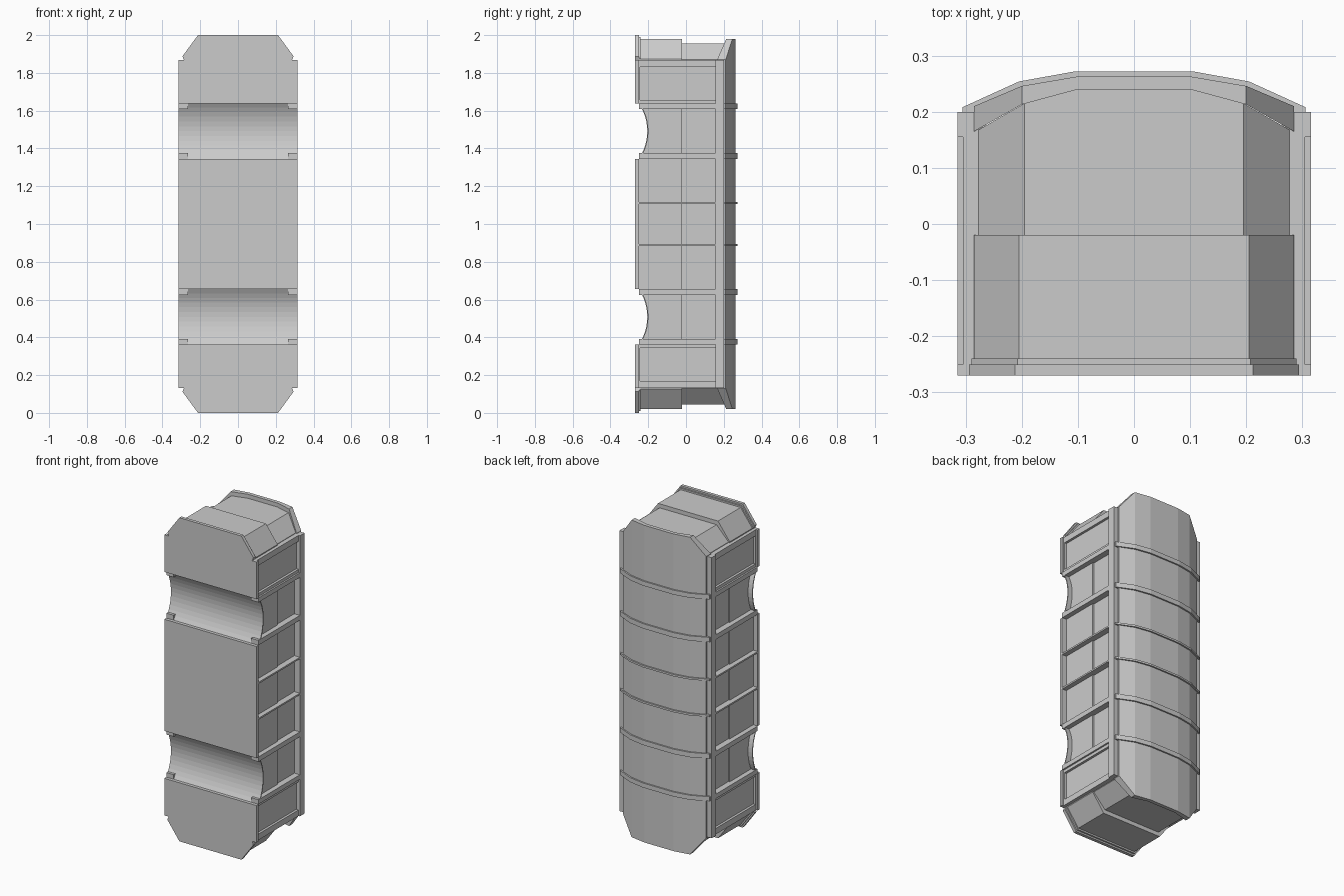
import bpy, bmesh, math

if "Cube" in bpy.data.objects:
    bpy.data.objects.remove(bpy.data.objects["Cube"], do_unlink=True)

grey = bpy.data.materials.new("plain_grey")
grey.use_nodes = True
grey.diffuse_color = (0.6, 0.6, 0.6, 1)
grey.node_tree.nodes["Principled BSDF"].inputs["Base Color"].default_value = (0.6, 0.6, 0.6, 1)

MID = 1.0  # height of the mirror plane; heights below are offsets from it


def finish(name, bm):
    bmesh.ops.recalc_face_normals(bm, faces=bm.faces)
    mesh = bpy.data.meshes.new(name)
    bm.to_mesh(mesh)
    bm.free()
    mesh.materials.append(grey)
    obj = bpy.data.objects.new(name, mesh)
    obj.location.z = MID
    bpy.context.collection.objects.link(obj)
    return obj


def prism(name, pts, axis, lo, hi):
    """Extrude a 2D outline along an axis (x: y,z  y: x,z  z: x,y)."""
    bm = bmesh.new()
    rings = []
    for d in (lo, hi):
        ring = []
        for a, b in pts:
            co = {"x": (d, a, b), "y": (a, d, b), "z": (a, b, d)}[axis]
            ring.append(bm.verts.new(co))
        bm.faces.new(ring)
        rings.append(ring)
    n = len(pts)
    for i in range(n):
        j = (i + 1) % n
        bm.faces.new((rings[0][i], rings[0][j], rings[1][j], rings[1][i]))
    return finish(name, bm)


def box(name, x, y, z):
    return prism(name, [(x[0], y[0]), (x[1], y[0]), (x[1], y[1]), (x[0], y[1])], "z", *z)


def vault(name, half):
    """Bridge columns (x, front y, back y, half height), mirrored in x."""
    cols = half + [(-x, f, b, h) for x, f, b, h in reversed(half)]
    bm = bmesh.new()
    rings = [[bm.verts.new(p) for p in ((x, f, -h), (x, b, -h), (x, b, h), (x, f, h))]
             for x, f, b, h in cols]
    for r, s in zip(rings, rings[1:]):
        for i in range(4):
            j = (i + 1) % 4
            bm.faces.new((r[i], r[j], s[j], s[i]))
    bm.faces.new(rings[0])
    bm.faces.new(rings[-1])
    return finish(name, bm)


def mirrored(half):
    return half + [(-x, v) for x, v in reversed(half)]


W = 0.315                                  # outer half width
CORE = 0.285                               # front core half width
FRONT, SKIN, STEP = -0.27, -0.25, -0.02
LOW, HIGH, END = 0.345, 0.638, 0.867       # notch limits and frame end

# Rear core and vaulted roof
vault("rear_core", [(0.277, STEP, 0.168, 0.87), (0.195, STEP, 0.215, 0.955), (0.1, STEP, 0.241, 0.955)])
vault("roof", [(CORE, 0.165, 0.21, 0.87), (0.2, 0.213, 0.246, 0.98), (0.1, 0.24, 0.263, 0.98)])

# Middle of the front
box("middle_core", (-CORE, CORE), (SKIN, STEP), (-LOW, LOW))
box("middle_front_plate", (-W, W), (FRONT, SKIN), (-LOW, LOW))

# Arc of the front notch
half_chord, depth = (HIGH - LOW) / 2, 0.045
radius = (half_chord ** 2 + depth ** 2) / (2 * depth)
sweep = math.asin(half_chord / radius)
arc = []
for i in range(13):
    a = sweep * (i / 6 - 1)
    arc.append((SKIN + depth - radius * (1 - math.cos(a)), (LOW + HIGH) / 2 + radius * math.sin(a)))

for s, end in ((1, "upper"), (-1, "lower")):
    def span(lo, hi):
        return (lo, hi) if s > 0 else (-hi, -lo)

    def flip(pts):
        return [(a, s * b) for a, b in pts]

    # Curved notch across the front
    prism(end + "_notch_core", flip(arc + [(STEP, HIGH), (STEP, LOW)]), "x", -CORE, CORE)
    prism(end + "_notch_liner", flip(arc + [(y + 0.006, z) for y, z in reversed(arc)]), "x", -W, W)

    # Chamfered end with its stepped front plate
    prism(end + "_end_core", flip(mirrored([(CORE, HIGH), (CORE, 0.873), (0.205, 0.98)])),
          "y", SKIN, STEP)
    prism(end + "_end_step", flip(mirrored([(CORE, HIGH), (CORE, 0.87), (0.29, 0.88), (0.208, 0.99)])),
          "y", SKIN, -0.24)
    prism(end + "_end_plate", flip(mirrored([(W, HIGH), (W, END), (0.286, END), (0.294, 0.888),
                                            (0.212, 1.0)])), "y", FRONT, SKIN)

    # Roof ribs
    outer = [(0.306, 0.208), (0.205, 0.254), (0.105, 0.272)]
    inner = [(x, y - 0.02) for x, y in outer]
    rib = mirrored(outer) + list(reversed(mirrored(inner)))
    for label, lo, hi in (("outer", 0.61, HIGH), ("middle", LOW, 0.375), ("inner", 0.105, 0.117)):
        prism(f"{end}_{label}_roof_rib", rib, "z", *span(lo, hi))

    for m, side in ((1, "left"), (-1, "right")):
        def side_box(part, x, y, z):
            xs = (0.265, x) if m > 0 else (-x, -0.265)
            box(f"{end}_{side}_{part}", xs, y, span(*z))

        # Frame rails between the side recesses
        side_box("notch_outer_rail", W, (SKIN, 0.157), (0.61, HIGH))
        side_box("notch_inner_rail", W, (SKIN, 0.157), (LOW, 0.375))
        side_box("panel_divider", W, (SKIN, 0.157), (0.106, 0.116))
        # Framed end panel
        side_box("panel_floor", 0.29, (SKIN, 0.157), (HIGH, END))
        side_box("panel_inner_rail", 0.305, (SKIN, 0.157), (HIGH, 0.657))
        side_box("panel_outer_rail", 0.305, (SKIN, 0.157), (0.83, END))
        side_box("panel_front_rail", 0.305, (SKIN, -0.243), (0.657, 0.83))

# Long posts beside the roof
for m, side in ((1, "left"), (-1, "right")):
    xs = (0.265, W) if m > 0 else (-W, -0.265)
    box(side + "_rear_post", xs, (0.155, 0.2), (-END, END))
